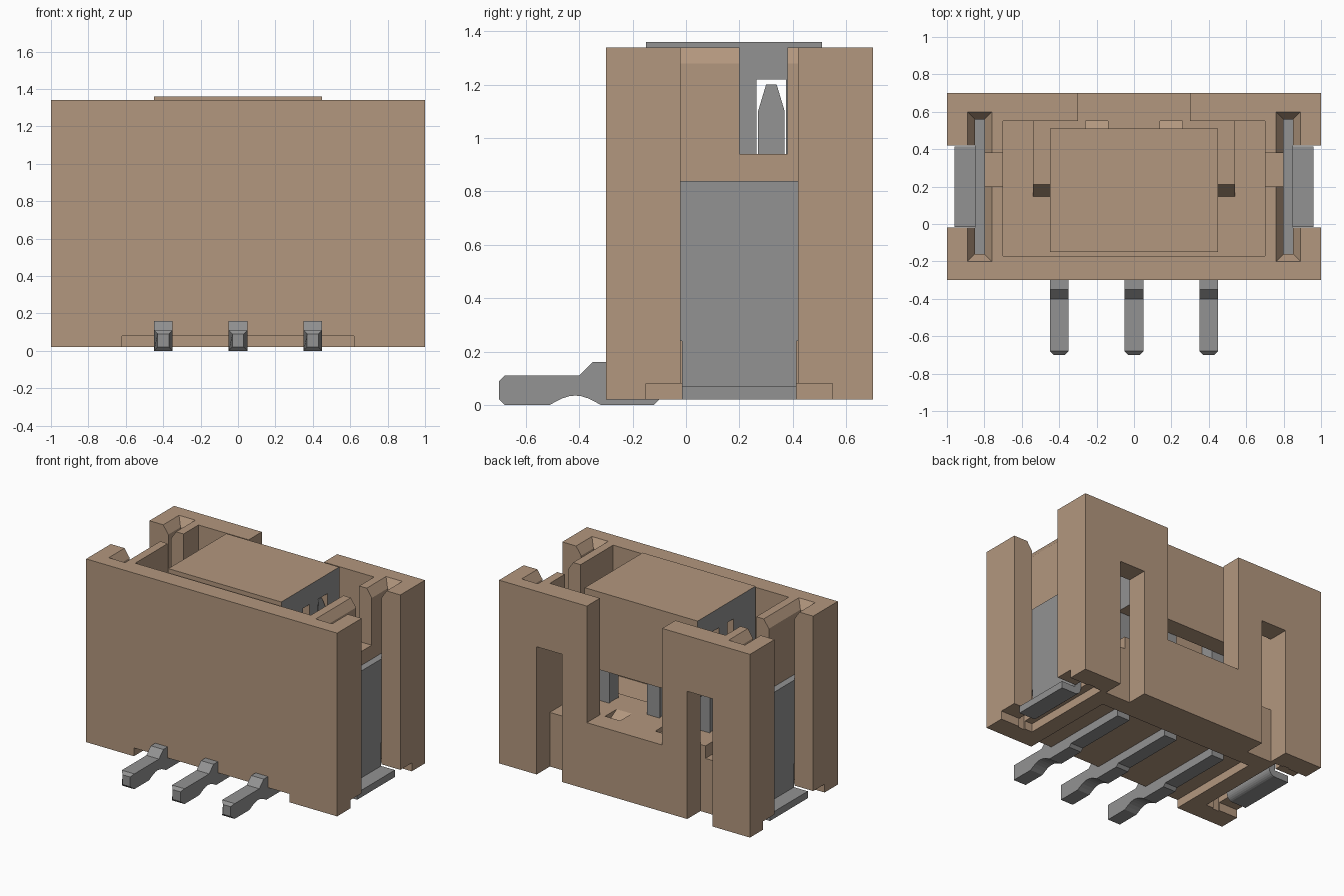
import bpy, bmesh, math
from mathutils import Vector

if "Cube" in bpy.data.objects:
    bpy.data.objects.remove(bpy.data.objects["Cube"], do_unlink=True)


def material(name, rgb):
    m = bpy.data.materials.new(name)
    m.use_nodes = True
    m.diffuse_color = (*rgb, 1)
    m.node_tree.nodes["Principled BSDF"].inputs["Base Color"].default_value = (*rgb, 1)
    return m


TAN = material("tan plastic", (0.45, 0.31, 0.21))
GREY = material("grey metal", (0.29, 0.29, 0.29))


def finish(name, bm, mat):
    bmesh.ops.recalc_face_normals(bm, faces=bm.faces[:])
    me = bpy.data.meshes.new(name)
    bm.to_mesh(me)
    bm.free()
    me.materials.append(mat)
    ob = bpy.data.objects.new(name, me)
    bpy.context.collection.objects.link(ob)
    return ob


def loft(name, lower, upper, mat=TAN):
    """Solid between two matching loops of points."""
    bm = bmesh.new()
    a = [bm.verts.new(p) for p in lower]
    b = [bm.verts.new(p) for p in upper]
    bm.faces.new(a)
    bm.faces.new(b)
    for i in range(len(a)):
        j = (i + 1) % len(a)
        bm.faces.new((a[i], a[j], b[j], b[i]))
    return finish(name, bm, mat)


def rect(x, y, z):
    return [(x[0], y[0], z), (x[1], y[0], z), (x[1], y[1], z), (x[0], y[1], z)]


def box(name, x, y, z, mat=TAN):
    return loft(name, rect(x, y, z[0]), rect(x, y, z[1]), mat)


def prism_x(name, profile, x, mat=TAN):
    """Side profile (y, z) extruded along x."""
    return loft(name, [(x[0], *p) for p in profile], [(x[1], *p) for p in profile], mat)


def span(s, a, b):
    return tuple(sorted((s * a, s * b)))


def cut(target, cutter):
    cutter.hide_render = True
    mod = target.modifiers.new("cut", "BOOLEAN")
    mod.operation = "DIFFERENCE"
    mod.solver = "EXACT"
    mod.object = cutter
    bpy.context.view_layer.objects.active = target
    bpy.ops.object.modifier_apply(modifier=mod.name)
    bpy.data.objects.remove(cutter, do_unlink=True)


# Housing: block with cavity, back window and underside recess
housing = box("housing", (-1, 1), (-0.3, 0.7), (0.02, 1.34))
cut(housing, box("cavity", (-0.7, 0.7), (-0.17, 0.55), (0.41, 1.5)))
cut(housing, box("back_window", (-0.3, 0.3), (0.5, 0.8), (0.5, 1.5)))
cut(housing, box("under_recess", (-0.62, 0.62), (-0.4, 0.42), (-0.1, 0.08)))

for s in (1, -1):
    # Back slots, open side bays, tab slots with flared mouths, key notches
    cut(housing, box("back_slot", span(s, 0.5, 0.7), (0.55, 0.8), (-0.1, 0.94)))
    cut(housing, box("side_bay", span(s, 0.82, 1.1), (-0.02, 0.42), (-0.1, 1.5)))
    cut(housing, box("tab_slot", span(s, 0.8, 0.85), (-0.16, 0.56), (-0.1, 1.5)))
    cut(housing, loft("slot_mouth", rect(span(s, 0.8, 0.85), (-0.16, 0.56), 1.28),
                      rect(span(s, 0.74, 0.91), (-0.22, 0.62), 1.37)))
    cut(housing, box("key_notch", span(s, 0.65, 0.83), (0.2, 0.38), (0.94, 1.5)))
    cut(housing, box("foot_recess", span(s, 0.74, 1.1), (-0.15, 0.55), (-0.1, 0.08)))

# Raised platform in the cavity floor with two sloping pockets
platform = prism_x("platform", [(0.14, 0.4), (0.21, 0.5), (0.55, 0.5), (0.55, 0.4)], (-0.54, 0.54))
for s in (1, -1):
    cut(platform, prism_x("pocket", [(0.4, 0.51), (0.56, 0.51), (0.56, 0.42)], span(s, 0.14, 0.26)))

# Pick-up cap with grey ends and two channels through it
cap = box("cap", (-0.45, 0.45), (-0.15, 0.51), (0.8, 1.36))
for y in ((0.265, 0.375), (0.1, 0.17)):
    cut(cap, box("channel", (-0.6, 0.6), y, (0.7, 1.22)))
cap.data.materials.append(GREY)
for f in cap.data.polygons:
    f.material_index = 1 if abs(f.normal.x) > 0.9 else 0

# Contact pins: one bent side profile with an arch under the solder leg
arch = []
for i in range(9):
    t = i / 8
    arch.append((-0.51 + 0.19 * t, 0.035 * math.sin(math.pi * t)))
pin_profile = [(-0.7, 0.02), (-0.68, 0)] + arch + [
    (-0.12, 0), (-0.1, 0.02), (0.37, 0.02), (0.37, 1.1), (0.34, 1.2), (0.3, 1.2),
    (0.27, 1.1), (0.27, 0.16), (-0.35, 0.16), (-0.4, 0.11), (-0.68, 0.11), (-0.7, 0.09)]
for name, x in (("right_pin", -0.4), ("middle_pin", 0), ("left_pin", 0.4)):
    pin = prism_x(name, pin_profile, (-0.05, 0.05), GREY)
    for v in pin.data.vertices:
        if v.co.y < -0.69 or v.co.z > 1.15:
            v.co.x *= 0.6
    pin.location.x = x

# Side solder tabs: wide plate, narrow stem and a foot with a rounded bend
for side, s in (("left", 1), ("right", -1)):
    box(side + "_tab_plate", span(s, 0.8, 0.85), (-0.16, 0.56), (0.24, 0.84), GREY)
    bend = []
    for i in range(7):
        a = math.pi + i / 6 * math.pi / 2
        bend.append((0.85 + 0.05 * math.cos(a), 0.07 + 0.05 * math.sin(a)))
    profile = [(0.8, 0.24)] + bend + [(0.96, 0.02), (0.96, 0.07), (0.85, 0.07), (0.85, 0.24)]
    foot = loft(side + "_tab_foot", [(s * x, -0.015, z) for x, z in profile],
                [(s * x, 0.415, z) for x, z in profile], GREY)
